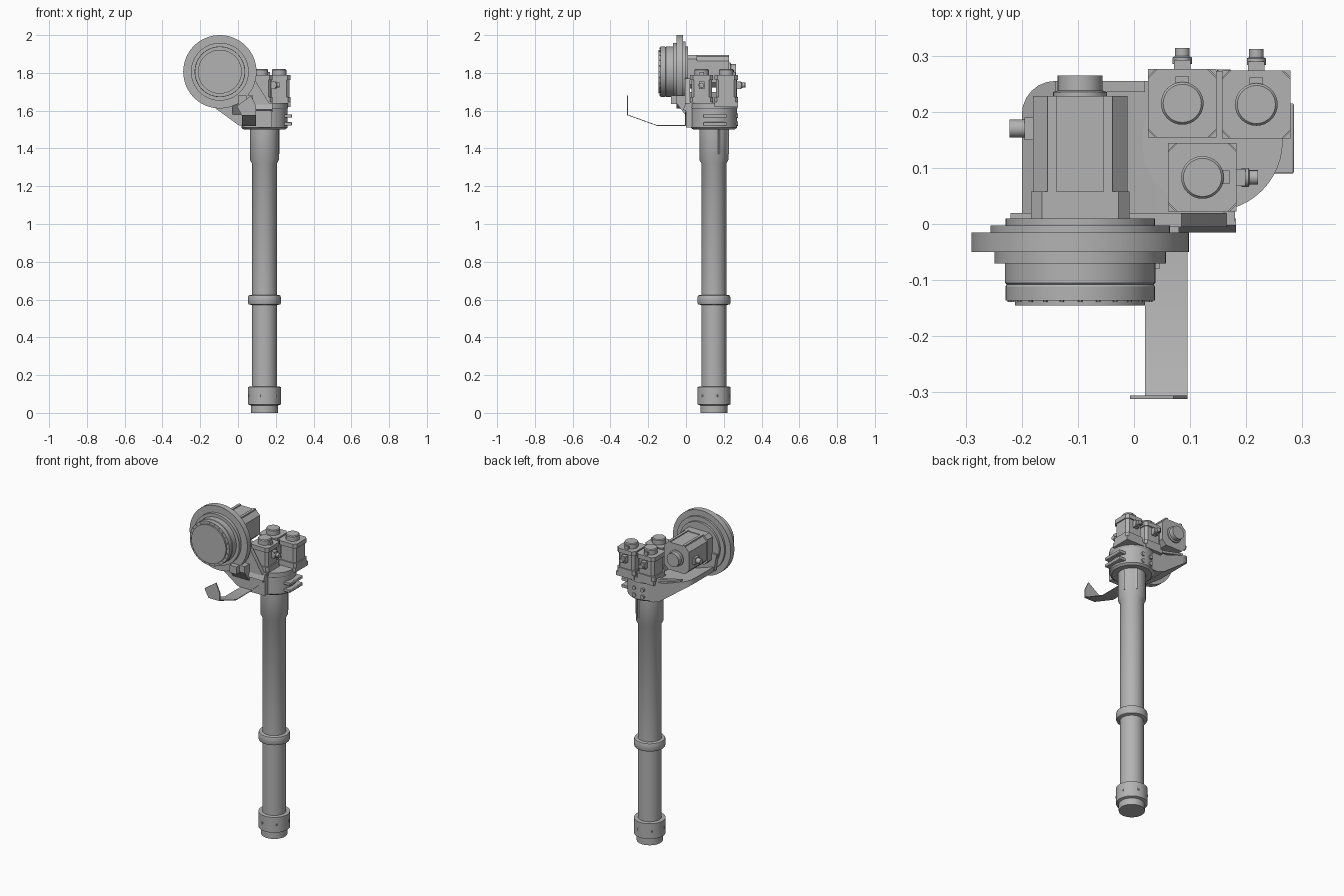
import bpy, bmesh, math
from mathutils import Vector, Matrix

cube = bpy.data.objects.get("Cube")
if cube:
    bpy.data.objects.remove(cube, do_unlink=True)

metal = bpy.data.materials.new("grey_metal")
metal.use_nodes = True
metal.diffuse_color = (0.45, 0.45, 0.45, 1)
metal.node_tree.nodes["Principled BSDF"].inputs["Base Color"].default_value = metal.diffuse_color

AXES = {"x": Matrix.Rotation(math.pi / 2, 4, "Y"),
        "y": Matrix.Rotation(-math.pi / 2, 4, "X"),
        "z": Matrix.Identity(4)}


def finish(name, bm, bevel=0.0):
    bmesh.ops.recalc_face_normals(bm, faces=bm.faces)
    mesh = bpy.data.meshes.new(name)
    bm.to_mesh(mesh)
    bm.free()
    obj = bpy.data.objects.new(name, mesh)
    bpy.context.collection.objects.link(obj)
    mesh.materials.append(metal)
    if bevel:
        mod = obj.modifiers.new("edge", "BEVEL")
        mod.width, mod.segments = bevel, 2
    bpy.ops.object.select_all(action="DESELECT")
    obj.select_set(True)
    bpy.context.view_layer.objects.active = obj
    bpy.ops.object.shade_smooth_by_angle(angle=math.radians(30))
    return obj


def lathe(name, base, axis, profile, sides=48):
    """Spin (radius, distance) pairs around an axis, closed at both ends."""
    bm = bmesh.new()
    rings = []
    for r, d in profile:
        rings.append([bm.verts.new((r * math.cos(a), r * math.sin(a), d))
                      for a in (2 * math.pi * i / sides for i in range(sides))])
    for low, high in zip(rings, rings[1:]):
        for i in range(sides):
            j = (i + 1) % sides
            bm.faces.new((low[i], low[j], high[j], high[i]))
    bm.faces.new(rings[0])
    bm.faces.new(rings[-1])
    bm.transform(Matrix.Translation(base) @ AXES[axis])
    return finish(name, bm)


def prism(name, outline, axis, start, end, bevel=0.0):
    """Extrude a flat outline along an axis; outline uses the other two axes in order."""
    place = {"x": lambda p, d: (d, p[0], p[1]),
             "y": lambda p, d: (p[0], d, p[1]),
             "z": lambda p, d: (p[0], p[1], d)}[axis]
    bm = bmesh.new()
    a = [bm.verts.new(place(p, start)) for p in outline]
    b = [bm.verts.new(place(p, end)) for p in outline]
    for i in range(len(a)):
        j = (i + 1) % len(a)
        bm.faces.new((a[i], a[j], b[j], b[i]))
    bm.faces.new(a)
    bm.faces.new(b)
    return finish(name, bm, bevel)


def box(name, x, y, z, bevel=0.0):
    return prism(name, [(x[0], y[0]), (x[1], y[0]), (x[1], y[1]), (x[0], y[1])], "z", *z, bevel)


def octagon(cx, cy, half, cut):
    h, k = half, half - cut
    return [(cx + u, cy + v) for u, v in
            ((h, -k), (h, k), (k, h), (-k, h), (-h, k), (-h, -k), (-k, -h), (k, -h))]


# Column with foot, collar, ring and sleeve
CX, CY = 0.14, 0.148
lathe("column", (CX, CY, 0), "z", [
    (0.072, 0), (0.072, 0.04), (0.087, 0.045), (0.087, 0.138), (0.066, 0.14),
    (0.066, 0.57), (0.084, 0.575), (0.087, 0.582), (0.087, 0.612), (0.084, 0.622),
    (0.066, 0.625), (0.066, 1.32), (0.077, 1.34), (0.077, 1.5)])
for i in range(6):
    a = math.radians(60 * i + 15)
    lathe("collar_screw", (CX + 0.084 * math.cos(a), CY + 0.084 * math.sin(a), 0.085),
          "z", [(0.006, 0), (0.006, 0.012)], 8)

# Sleeve block turned to the back left corner
block = box("sleeve_block", (0.0, 0.074), (-0.038, 0.038), (1.37, 1.5))
block.data.transform(Matrix.Translation((CX, CY, 0)) @ Matrix.Rotation(math.pi / 4, 4, "Z"))

# Round head with side tabs and rear plugs
lathe("head", (CX, CY, 0), "z", [(0.11, 1.5), (0.122, 1.51), (0.122, 1.61), (0.125, 1.615), (0.125, 1.64)])
for z in (1.53, 1.572):
    box("head_tab", (0.2, 0.285), (0.09, 0.215), (z - 0.009, z + 0.009), 0.003)
    for dx in (-0.035, 0.02):
        lathe("head_plug", (CX + dx, 0.25, z), "y", [(0.012, 0), (0.012, 0.025)], 12)

# Sloped arm joining the head to the gearbox
arm = prism("arm", [(0.18, 1.64), (0.18, 1.51), (0.04, 1.51), (0.0, 1.525), (-0.13, 1.62),
                    (-0.2, 1.67), (-0.2, 1.7), (-0.02, 1.64)], "y", 0.0, 0.255)
bm = bmesh.new()
bm.from_mesh(arm.data)
corner = [e for e in bm.edges if all(v.co.x < -0.19 and v.co.y > 0.2 for v in e.verts)]
bmesh.ops.bevel(bm, geom=corner, offset=0.06, segments=6, affect="EDGES", profile=0.5)
bm.to_mesh(arm.data)
bm.free()
prism("arm_rim", [(0.02, 1.64), (-0.14, 1.68), (-0.14, 1.692), (0.0, 1.66), (0.02, 1.66)], "y", 0.235, 0.255)

# Upright mounting plate with gusset
prism("mounting_plate", [(0.085, 1.77), (0.165, 1.64), (0.17, 1.59), (0.09, 1.52), (0.0, 1.525),
                         (-0.13, 1.62), (-0.2, 1.67), (-0.22, 1.78)], "y", -0.005, 0.02)
prism("lower_bracket", [(-0.05, 1.68), (-0.05, 1.64), (0.02, 1.545), (0.02, 1.68)], "x", -0.03, 0.08)
prism("front_ledge", [(-0.015, 1.605), (0.01, 1.595), (0.01, 1.635), (-0.002, 1.64)], "x", 0.08, 0.182)
box("lower_lug", (0.0, 0.045), (-0.08, -0.04), (1.635, 1.68))

# Round flange facing the front
FX, FZ = -0.096, 1.806
flange = [(0.133, 0.01), (0.133, -0.003), (0.16, -0.003), (0.16, -0.015), (0.194, -0.015),
          (0.194, -0.05), (0.153, -0.05), (0.153, -0.07), (0.134, -0.07), (0.134, -0.105),
          (0.131, -0.108), (0.133, -0.111), (0.133, -0.136), (0.116, -0.136), (0.116, -0.145)]
lathe("flange", (FX, 0, FZ), "y", flange, 64)
for i in range(24):
    a = math.tau * i / 24
    lathe("flange_screw", (FX + 0.125 * math.cos(a), -0.139, FZ + 0.125 * math.sin(a)),
          "y", [(0.004, 0), (0.004, 0.004)], 6)

# Drive motor behind the flange
prism("motor_flange", octagon(FX, FZ, 0.088, 0.02), "y", 0.0, 0.058)
prism("motor_body", octagon(FX, FZ, 0.084, 0.028), "y", 0.05, 0.228)
for x in (FX - 0.05, FX + 0.05):
    box("motor_rail", (x - 0.008, x + 0.008), (0.05, 0.228), (FZ + 0.08, FZ + 0.09))
lathe("motor_cap", (FX, 0, FZ), "y", [(0.048, 0.22), (0.048, 0.235), (0.04, 0.238), (0.04, 0.265)], 32)
box("motor_plug_base", (-0.195, -0.17), (0.15, 0.19), (1.775, 1.815))
lathe("motor_plug", (0, 0.17, 1.795), "x", [(0.016, -0.222), (0.016, -0.19)], 16)


# Three small upright servos on the head
def servo(name, x, y, out):
    box(name + "_base", (x - 0.061, x + 0.061), (y - 0.061, y + 0.061), (1.62, 1.645))
    prism(name + "_foot", octagon(x, y, 0.061, 0.013), "z", 1.645, 1.672)
    prism(name + "_body", octagon(x, y, 0.054, 0.014), "z", 1.67, 1.765)
    prism(name + "_top", octagon(x, y, 0.061, 0.016), "z", 1.762, 1.788)
    lathe(name + "_cap", (x, y, 0), "z", [(0.038, 1.78), (0.038, 1.815), (0.034, 1.82)], 32)
    o = Vector(out)
    # cap key sits away from the plug
    k = Vector((x, y)) + o * 0.036
    box(name + "_key", (k.x - 0.012, k.x + 0.012), (k.y - 0.012, k.y + 0.012), (1.78, 1.806))
    p = Vector((x, y)) + o * 0.062
    box(name + "_plug_base", (p.x - 0.015, p.x + 0.015), (p.y - 0.015, p.y + 0.015), (1.715, 1.755))
    axis = "x" if o.x else "y"
    lathe(name + "_plug", (x, y, 1.735), axis,
          [(0.017, 0.07), (0.017, 0.082), (0.013, 0.084), (0.013, 0.099)], 16)


servo("servo_rear_right", 0.086, 0.215, (0, 1))
servo("servo_rear_left", 0.218, 0.213, (0, 1))
servo("servo_front", 0.122, 0.083, (1, 0))

# Thin bent lever with its upright end plate
T = 0.004
prism("lever", [(0.03, 1.52), (-0.155, 1.52), (-0.308, 1.575), (-0.308, 1.575 + T),
                (-0.155, 1.52 + T), (0.03, 1.52 + T)], "x", 0.02, 0.095)
prism("lever_end", [(0.02, 1.575), (0.095, 1.575), (0.095, 1.625), (0.07, 1.68), (-0.007, 1.625)],
      "y", -0.312, -0.306)
